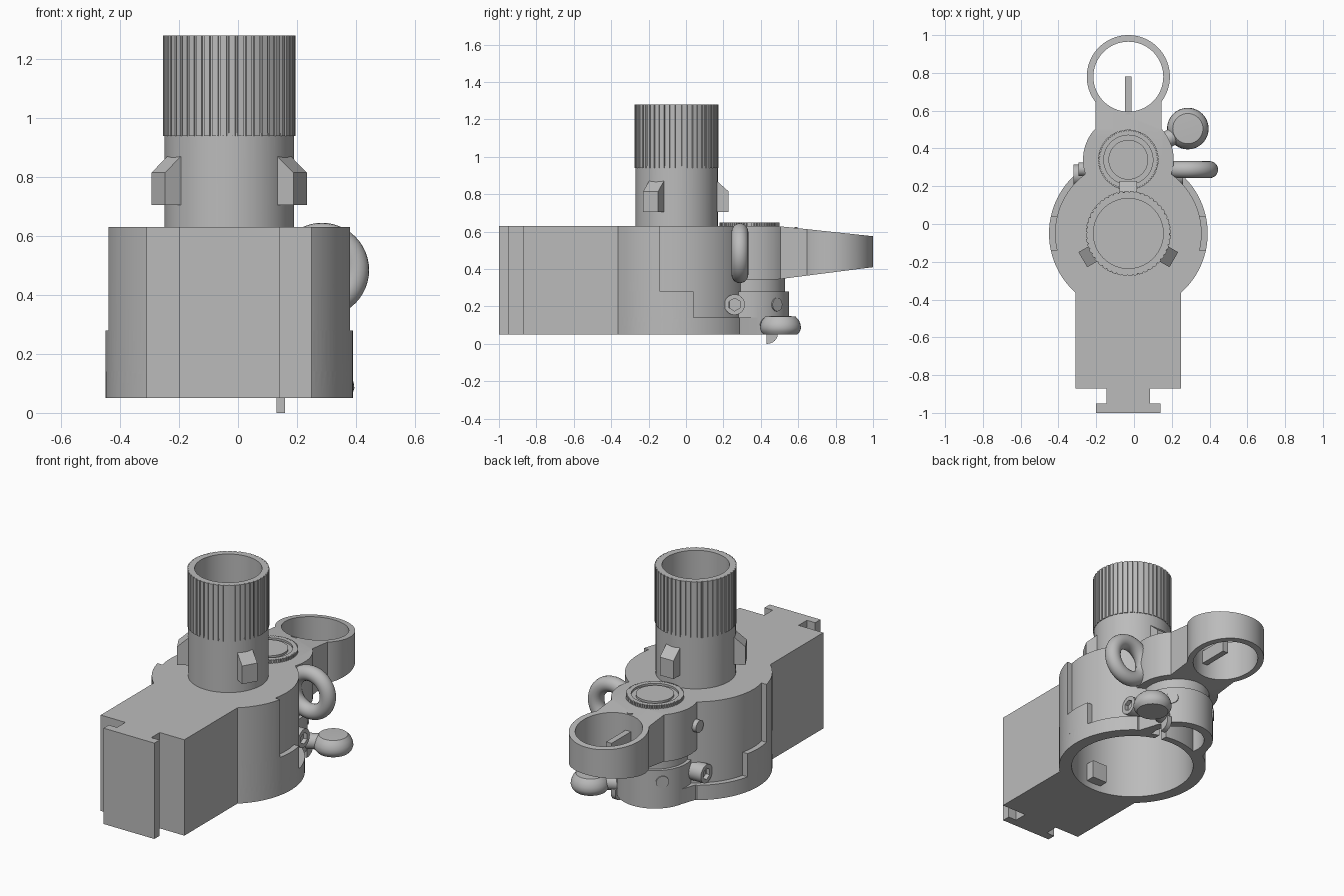
import bpy, bmesh
from math import sin, cos, pi, asin, radians
from mathutils import Vector, Matrix

if "Cube" in bpy.data.objects:
    bpy.data.objects.remove(bpy.data.objects["Cube"])

CX, CY, BY, RY = -0.03, -0.05, 0.34, 0.78   # axis x, tube y, boss y, ring y
LOW, TOP = 0.05, 0.63

grey = bpy.data.materials.new("plain_grey")
grey.use_nodes = True
grey.diffuse_color = (0.5, 0.5, 0.5, 1)
grey.node_tree.nodes["Principled BSDF"].inputs["Base Color"].default_value = (0.5, 0.5, 0.5, 1)


def finish(bm, name):
    bmesh.ops.recalc_face_normals(bm, faces=bm.faces)
    me = bpy.data.meshes.new(name)
    bm.to_mesh(me)
    bm.free()
    me.materials.append(grey)
    ob = bpy.data.objects.new(name, me)
    bpy.context.collection.objects.link(ob)
    return ob


def prism(name, pts, a, b, axis="z"):
    """Extrude a 2D outline from a to b, along z (xy outline) or x (yz outline)."""
    bm = bmesh.new()
    place = (lambda p: (p[0], p[1], a)) if axis == "z" else (lambda p: (a, p[0], p[1]))
    face = bm.faces.new([bm.verts.new(place(p)) for p in pts])
    out = bmesh.ops.extrude_face_region(bm, geom=[face])
    move = Vector((0, 0, b - a)) if axis == "z" else Vector((b - a, 0, 0))
    bmesh.ops.translate(bm, vec=move, verts=[v for v in out["geom"] if isinstance(v, bmesh.types.BMVert)])
    return finish(bm, name)


def box(name, x0, x1, y0, y1, z0, z1):
    return prism(name, [(x0, y0), (x1, y0), (x1, y1), (x0, y1)], z0, z1)


def circle(cy, r, n=96, cx=CX):
    return [(cx + r * cos(2 * pi * i / n), cy + r * sin(2 * pi * i / n)) for i in range(n)]


def disc(name, cy, r, z0, z1, n=96):
    return prism(name, circle(cy, r, n), z0, z1)


def clipped_disc(name, r, ymax, z0, z1, n=72):
    """Main round body, kept only in front of ymax."""
    a = asin((ymax - CY) / r)
    start, span = pi - a, pi + 2 * a
    pts = [(CX + r * cos(start + span * i / n), CY + r * sin(start + span * i / n)) for i in range(n + 1)]
    return prism(name, pts, z0, z1)


def gear(name, cy, r, depth, teeth, z0, z1):
    """Knurled disc with narrow grooves."""
    pts = []
    for i in range(teeth):
        for f, rad in ((0, r), (0.35, r), (0.7, r), (0.75, r - depth), (0.95, r - depth)):
            t = 2 * pi * (i + f) / teeth
            pts.append((CX + rad * cos(t), cy + rad * sin(t)))
    return prism(name, pts, z0, z1)


def rod(name, p, q, r, n=32):
    p, q = Vector(p), Vector(q)
    bm = bmesh.new()
    rot = (q - p).to_track_quat("Z", "Y").to_matrix().to_4x4()
    bmesh.ops.create_cone(bm, cap_ends=True, segments=n, radius1=r, radius2=r, depth=(q - p).length,
                          matrix=Matrix.Translation((p + q) / 2) @ rot)
    return finish(bm, name)


def combine(ob, others, op="UNION"):
    for other in others:
        mod = ob.modifiers.new("cut", "BOOLEAN")
        mod.operation, mod.solver, mod.object = op, "EXACT", other
        deps = bpy.context.evaluated_depsgraph_get()
        me = bpy.data.meshes.new_from_object(ob.evaluated_get(deps))
        ob.modifiers.clear()
        ob.data = me
        bpy.data.objects.remove(other)
    return ob


def lug(name, angle, r0, r1, half, z0, z1, zt):
    """Block standing out from a round wall, its top sloping down outwards."""
    ob = prism(name, [(r0, z0), (r1, z0), (r1, zt), (r0, z1)], -half, half, "x")
    ob.data.transform(Matrix.Translation((CX, CY, 0)) @ Matrix.Rotation(radians(angle - 90), 4, "Z"))
    return ob


# Sight arm with its rear ring, tapering towards the back
arm = disc("sight_arm", BY, 0.24, 0.345, TOP)
combine(arm, [box("arm_bar", CX - 0.175, CX + 0.175, 0.36, 0.66, 0.345, TOP),
              disc("arm_ring", RY, 0.22, 0.345, TOP)])
combine(arm, [disc("ring_hole", RY, 0.185, 0.2, 0.8),
              prism("top_wedge", [(0.49, TOP), (1.1, 0.565), (1.1, 0.8), (0.49, 0.8)], -0.5, 0.5, "x"),
              prism("low_wedge", [(0.49, 0.345), (0.49, 0.2), (1.1, 0.2), (1.1, 0.423)], -0.5, 0.5, "x")],
        "DIFFERENCE")

# Hollow clamp boss below the arm
boss = disc("clamp_boss", BY, 0.21, LOW, 0.28)
combine(boss, [prism("boss_foot", [(CX - 0.25, 0.25), (CX + 0.25, 0.25), (CX + 0.2, 0.4), (CX - 0.2, 0.4)],
                     LOW, 0.14)])
combine(boss, [disc("boss_hole", BY, 0.16, 0, 0.22)], "DIFFERENCE")

# Main body: round housing in steps, front block and T rail
body = disc("main_body", CY, 0.388, LOW, TOP)
combine(body, [clipped_disc("lower_band", 0.42, 0.29, LOW, 0.14),
               clipped_disc("middle_band", 0.42, 0.04, 0.14, 0.28),
               clipped_disc("upper_band", 0.42, -0.14, 0.28, TOP),
               box("front_block", CX - 0.28, CX + 0.28, -0.87, -0.2, LOW, TOP),
               box("rail_neck", CX - 0.115, CX + 0.115, -0.96, -0.86, LOW, TOP),
               box("rail_head", CX - 0.17, CX + 0.17, -1.0, -0.95, LOW, TOP),
               boss, disc("boss_neck", BY, 0.19, 0.27, 0.36), arm])
combine(body, [disc("lower_bore", CY, 0.348, 0, 0.5),
               box("clamp_slit", CX + 0.07, CX + 0.11, 0.2, 0.4, 0, 0.2)], "DIFFERENCE")
parts = [body, lug("inner_lug", 270, 0.355, 0.29, 0.05, 0.09, 0.2, 0.2)]

# Upper tube with knurled collar and three lugs
tube = disc("upper_tube", CY, 0.22, TOP, 0.95)
combine(tube, [gear("collar", CY, 0.225, 0.006, 48, 0.94, 1.28)])
combine(tube, [disc("tube_bore", CY, 0.185, 0.5, 1.4)], "DIFFERENCE")
parts.append(tube)
for i, angle in enumerate((90, 210, 330)):
    parts.append(lug(f"tube_lug_{i + 1}", angle, 0.205, 0.278, 0.046, 0.705, 0.88, 0.815))

# Knurled adjusting dial on top of the boss
dial = gear("sight_dial", BY, 0.16, 0.008, 72, TOP - 0.01, 0.65)
combine(dial, [combine(disc("dial_groove", BY, 0.13, 0.638, 0.7),
                       [disc("dial_core", BY, 0.105, 0.6, 0.8)], "DIFFERENCE")], "DIFFERENCE")
parts.append(dial)
parts.append(prism("index_mark", [(CX - 0.02, 0.58), (CX + 0.02, 0.58), (CX, 0.595)], 0.61, 0.624))

# Blade standing inside the rear ring
parts.append(box("sight_blade", CX - 0.018, CX + 0.018, 0.58, 0.78, 0.44, 0.52))

# Side screws with hex sockets, and round pins
for side, label in ((-1, "right"), (1, "left")):
    screw = rod(f"{label}_screw", (CX + side * 0.18, 0.26, 0.21), (CX + side * 0.29, 0.26, 0.21), 0.055)
    socket = rod("socket", (CX + side * 0.265, 0.26, 0.21), (CX + side * 0.33, 0.26, 0.21), 0.034, 6)
    parts.append(combine(screw, [socket], "DIFFERENCE"))
    d = Vector((side * 0.72, 0.69, 0))
    c = Vector((CX, BY, 0.21))
    parts.append(rod(f"{label}_boss_pin", c + d * 0.17, c + d * 0.216, 0.036))
parts.append(rod("arm_pin", (CX - 0.2, 0.29, 0.5), (CX - 0.265, 0.29, 0.5), 0.036))

# Carrying loop
bpy.ops.mesh.primitive_torus_add(location=(0.285, 0.288, 0.485), rotation=(pi / 2, 0, 0), major_radius=0.115,
                                 minor_radius=0.045, major_segments=48, minor_segments=20)
loop = bpy.context.object
loop.name = "carry_loop"
loop.data.materials.append(grey)
parts.append(loop)

# Lever with a domed knob, turned from a profile
bm = bmesh.new()
profile = [(0, LOW), (0.09, LOW), (0.104, 0.066), (0.11, 0.085), (0.107, 0.105), (0.098, 0.128),
           (0.08, 0.147), (0, 0.15)]
verts = [bm.verts.new((r, 0, z)) for r, z in profile]
edges = [bm.edges.new(pair) for pair in zip(verts, verts[1:])]
bmesh.ops.spin(bm, geom=verts + edges, axis=(0, 0, 1), cent=(0, 0, 0), angle=2 * pi, steps=40)
bmesh.ops.remove_doubles(bm, verts=bm.verts, dist=0.0005)
bmesh.ops.translate(bm, verts=bm.verts, vec=(0.285, 0.505, 0))
parts.append(finish(bm, "lever_knob"))
parts.append(rod("lever_stem", (0.12, 0.42, 0.1), (0.26, 0.49, 0.1), 0.045))

# Small rounded catch under the lever
arc = [(0.43 + 0.06 * cos(pi / 2 * i / 8), LOW - 0.05 * sin(pi / 2 * i / 8)) for i in range(9)]
parts.append(prism("lever_catch", [(0.43, 0.08), (0.49, 0.08)] + arc, 0.13, 0.16, "x"))

# Smooth round surfaces, keep hard edges
bpy.ops.object.select_all(action="DESELECT")
for ob in parts:
    ob.select_set(True)
bpy.context.view_layer.objects.active = body
bpy.ops.object.shade_smooth_by_angle(angle=radians(30))
